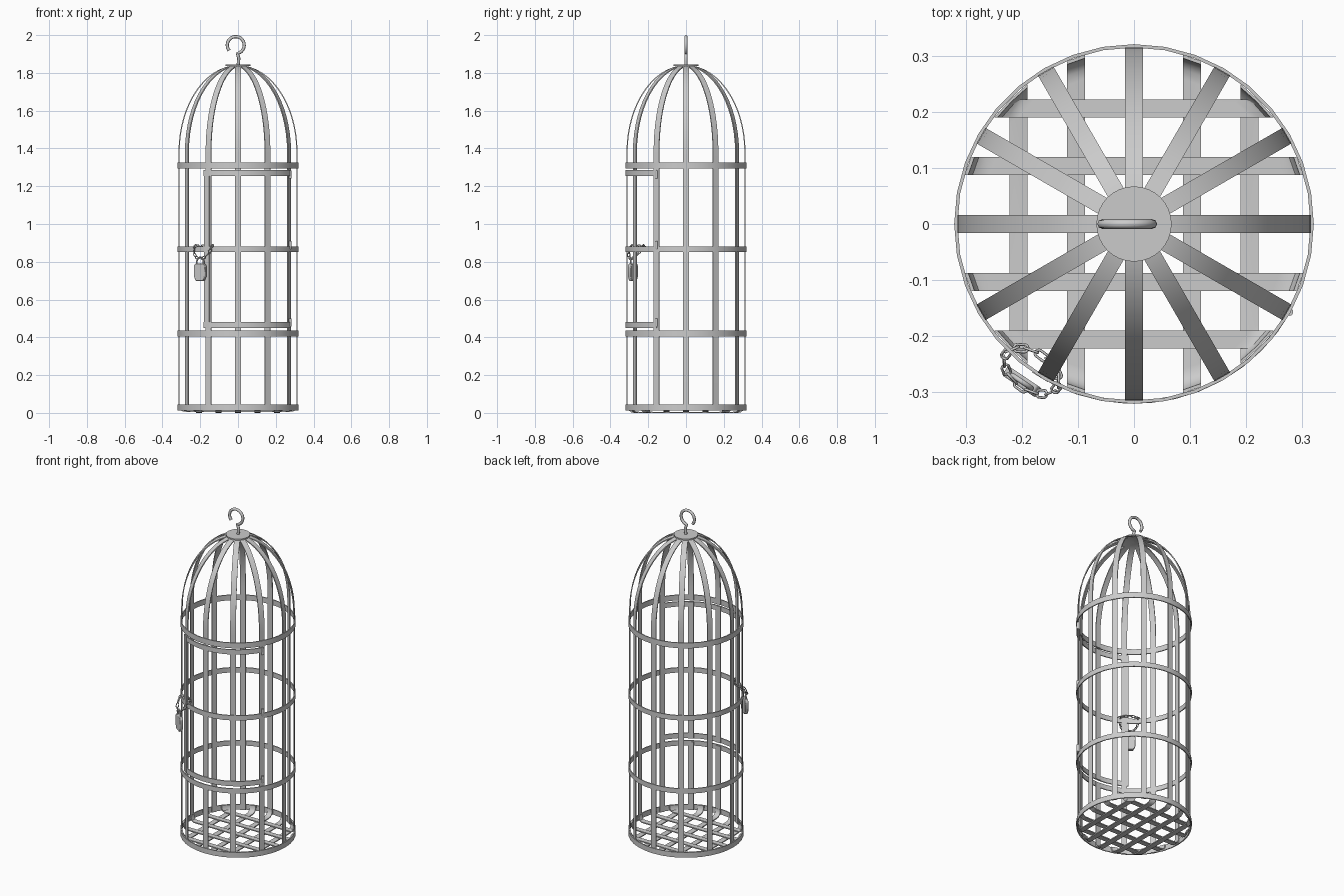
import bpy, bmesh, math
from mathutils import Vector, Matrix

if "Cube" in bpy.data.objects:
    bpy.data.objects.remove(bpy.data.objects["Cube"])

R = 0.312      # radius of the upright bars
RR = 0.3175    # radius of the hoops
W = 0.016      # half width of the strips
T = 0.003      # half thickness of the strips
rad = math.radians


def finish(o, angle=35):
    bpy.ops.object.select_all(action='DESELECT')
    o.select_set(True)
    bpy.context.view_layer.objects.active = o
    bpy.ops.object.shade_smooth_by_angle(angle=rad(angle))
    return o


def from_bm(name, bm, angle=35):
    bmesh.ops.recalc_face_normals(bm, faces=bm.faces)
    me = bpy.data.meshes.new(name)
    bm.to_mesh(me)
    bm.free()
    o = bpy.data.objects.new(name, me)
    bpy.context.collection.objects.link(o)
    return finish(o, angle)


def ribbon(name, rows, closed=False):
    """Flat strip: each row is (left point, right point, half thickness vector)."""
    bm = bmesh.new()
    secs = [[bm.verts.new(p) for p in (l - n, r - n, r + n, l + n)] for l, r, n in rows]
    pairs = list(zip(secs, secs[1:]))
    if closed:
        pairs.append((secs[-1], secs[0]))
    else:
        bm.faces.new(secs[0])
        bm.faces.new(secs[-1])
    for a, b in pairs:
        for i in range(4):
            j = (i + 1) % 4
            bm.faces.new((a[i], a[j], b[j], b[i]))
    return from_bm(name, bm)


def hoop(name, z, h, r=RR, a0=0, a1=360, n=36):
    closed = a1 - a0 >= 360
    rows = []
    for i in range(n if closed else n + 1):
        a = rad(a0 + (a1 - a0) * i / n)
        d = Vector((math.cos(a), math.sin(a), 0))
        rows.append((d * r + Vector((0, 0, z - h / 2)), d * r + Vector((0, 0, z + h / 2)), d * T))
    return ribbon(name, rows, closed)


def upright(name, deg, prof, w=W):
    """Strip following a (radius, z) profile at one angle around the cage."""
    a = rad(deg)
    d = Vector((math.cos(a), math.sin(a), 0))
    s = Vector((-d.y, d.x, 0)) * w
    rows = []
    for i, (r, z) in enumerate(prof):
        p, q = prof[max(i - 1, 0)], prof[min(i + 1, len(prof) - 1)]
        tr, tz = q[0] - p[0], q[1] - p[1]
        m = math.hypot(tr, tz)
        n = (d * tz - Vector((0, 0, tr))) / m * T
        c = d * r + Vector((0, 0, z))
        rows.append((c - s, c + s, n))
    return ribbon(name, rows)


def tube(name, pts, r):
    cu = bpy.data.curves.new(name, 'CURVE')
    cu.dimensions = '3D'
    cu.bevel_depth = r
    cu.bevel_resolution = 2
    cu.use_fill_caps = True
    sp = cu.splines.new('POLY')
    sp.points.add(len(pts) - 1)
    for p, v in zip(sp.points, pts):
        p.co = (*v, 1)
    o = bpy.data.objects.new(name, cu)
    bpy.context.collection.objects.link(o)
    bpy.ops.object.select_all(action='DESELECT')
    o.select_set(True)
    bpy.context.view_layer.objects.active = o
    bpy.ops.object.convert(target='MESH')
    return finish(bpy.context.object, 50)


# upright bars with domed tops; two are cut to leave the door opening
dome = [(R * math.cos(rad(a)), 1.38 + 0.458 * math.sin(rad(a))) for a in range(0, 91, 6)]
for k in range(12):
    deg = k * 30
    if deg in (270, 300):
        upright("lower_bar", deg, [(R, 0.013), (R, 0.43)])
        upright("dome_bar", deg, [(R, 1.295)] + dome)
        upright("door_bar", deg, [(R, 0.45), (R, 1.285)])
    else:
        upright("cage_bar", deg, [(R, 0.013)] + dome)

# hoops
hoop("base_hoop", 0.029, 0.032)
hoop("lower_hoop", 0.42, 0.03)
hoop("middle_hoop", 0.867, 0.03)
hoop("upper_hoop", 1.31, 0.033)

# woven-look floor strips with ends turned up against the base hoop
steps = [(0, 0.045), (0.001, 0.03), (0.008, 0.016), (0.022, 0.005), (0.04, 0)]
for k in range(-2, 3):
    for axis in (0, 1):
        c, z0 = k * 0.103, 0.003 + axis * 0.006

        def point(off, side, inset, dz):
            u = c + off
            v = side * (math.sqrt(0.311 ** 2 - u * u) - inset)
            p = (u, v) if axis == 0 else (v, u)
            return Vector((*p, max(z0, dz)))
        path = [(-1, i, h) for i, h in steps] + [(1, i, h) for i, h in reversed(steps)]
        rows = []
        for side, i, h in path:
            n = Vector((0, 0, T))
            if i < 0.03:
                out = Vector((0, side, 0)) if axis == 0 else Vector((side, 0, 0))
                f = 1 - i / 0.03
                n = (Vector((0, 0, 1 - f)) - out * f).normalized() * T
            rows.append((point(-W, side, i, h), point(W, side, i, h), n))
        ribbon("floor_strip", rows)

# door frame: top and bottom rails, closing stile
hoop("door_top_rail", 1.27, 0.03, RR, -124.5, -29, 12)
hoop("door_bottom_rail", 0.465, 0.03, RR, -124.5, -29, 12)
upright("door_stile", -121.5, [(RR, 0.45), (RR, 1.285)])

# hinges
for z in (1.262, 0.888, 0.478):
    bm = bmesh.new()
    a = rad(-29.5)
    bmesh.ops.create_cone(bm, cap_ends=True, segments=12, radius1=0.007, radius2=0.007, depth=0.042,
                          matrix=Matrix.Translation((0.318 * math.cos(a), 0.318 * math.sin(a), z)))
    from_bm("hinge", bm)

# crown plate
bm = bmesh.new()
bmesh.ops.create_cone(bm, cap_ends=True, segments=32, radius1=0.067, radius2=0.067, depth=0.008,
                      matrix=Matrix.Translation((0, 0, 1.84)))
from_bm("crown_plate", bm)

# hanging hook
pts = [(-0.012 + 0.045 * math.cos(rad(a)), 0, 1.947 + 0.045 * math.sin(rad(a)))
       for a in range(220, -86, -15)]
pts += [(-0.001, 0, 1.895), (0.004, 0, 1.88), (0.003, 0, 1.86), (0, 0, 1.838)]
tube("hanging_hook", pts, 0.0085)

# chain looped round the door stile and the cage bar
ang = rad(-124)
out = Vector((math.cos(ang), math.sin(ang), 0))
tan = Vector((-out.y, out.x, 0))
centre = Vector((-0.183, -0.262, 0.882))


def chain_point(f):
    return (centre + out * 0.033 * math.cos(f) + tan * 0.054 * math.sin(f)
            - Vector((0, 0, 0.066 * max(0, math.cos(f)))))


N = 16
for k in range(N):
    f = 2 * math.pi * k / N
    x = (chain_point(f + 0.1) - chain_point(f - 0.1)).normalized()
    y = x.cross(Vector((0.05, 0.02, 1))).normalized()
    z = x.cross(y)
    if k % 2:
        y, z = z, -y
    m = Matrix((x, y, z)).transposed()
    bm = bmesh.new()
    rings = []
    for i in range(14):
        a = 2 * math.pi * (i + 0.5) / 14
        ring = []
        for j in range(6):
            b = 2 * math.pi * j / 6
            r = 0.0068 + 0.0025 * math.cos(b)
            p = Vector((r * math.cos(a) + math.copysign(0.006, math.cos(a)), r * math.sin(a),
                        0.0025 * math.sin(b)))
            ring.append(bm.verts.new(m @ p + chain_point(f)))
        rings.append(ring)
    for i in range(14):
        for j in range(6):
            p, q = rings[i], rings[(i + 1) % 14]
            bm.faces.new((p[j], q[j], q[(j + 1) % 6], p[(j + 1) % 6]))
    from_bm("chain_link", bm, 65)

# padlock body and shackle
lock = Vector((-0.2, -0.281, 0))
outline = [(-0.036, 0.775), (-0.028, 0.79), (0.028, 0.79), (0.036, 0.775),
           (0.034, 0.72), (0.022, 0.698), (-0.022, 0.698), (-0.034, 0.72)]
bm = bmesh.new()
face = bm.faces.new([bm.verts.new(lock + tan * u - out * 0.01 + Vector((0, 0, v))) for u, v in outline])
ext = bmesh.ops.extrude_face_region(bm, geom=[face])
bmesh.ops.translate(bm, vec=out * 0.02, verts=[v for v in ext['geom'] if isinstance(v, bmesh.types.BMVert)])
body = from_bm("padlock_body", bm, 30)
bev = body.modifiers.new("soft_edges", 'BEVEL')
bev.width = 0.003
bev.segments = 2

pts = [lock + tan * 0.021 + Vector((0, 0, 0.78))]
pts += [lock + tan * 0.021 * math.cos(rad(a)) + Vector((0, 0, 0.802 + 0.022 * math.sin(rad(a))))
        for a in range(0, 181, 20)]
pts += [lock - tan * 0.021 + Vector((0, 0, 0.78))]
tube("padlock_shackle", pts, 0.0045)
